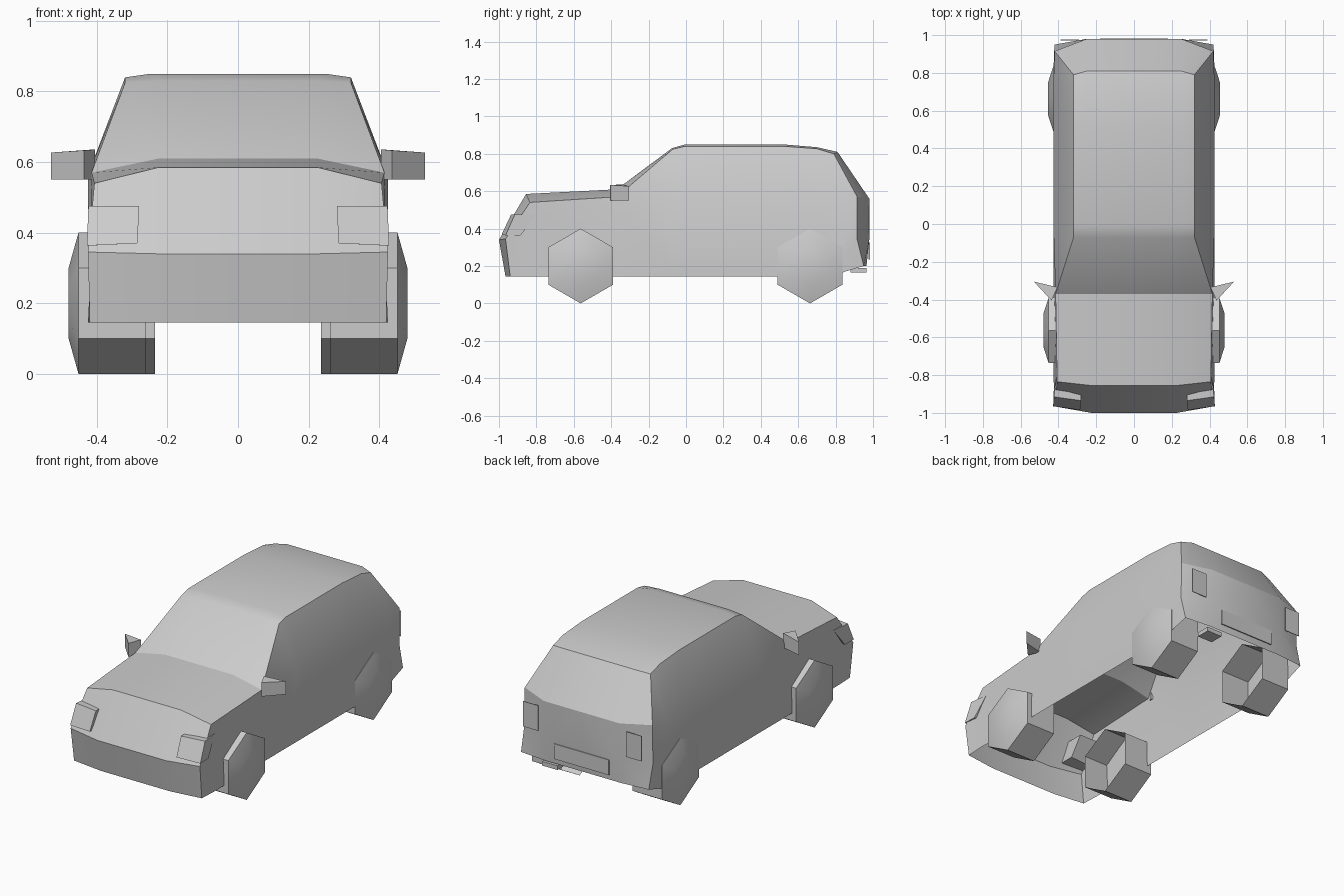
import bpy, bmesh, math
from mathutils import Vector

cube = bpy.data.objects.get("Cube")
if cube:
    bpy.data.objects.remove(cube, do_unlink=True)

grey = bpy.data.materials.new("light grey")
grey.use_nodes = True
colour = (0.6, 0.6, 0.6, 1)
grey.diffuse_color = colour
grey.node_tree.nodes["Principled BSDF"].inputs["Base Color"].default_value = colour


def finish(bm, name, mirror=True):
    """Turn a bmesh into a shaded object, mirrored across x = 0."""
    bmesh.ops.recalc_face_normals(bm, faces=bm.faces)
    mesh = bpy.data.meshes.new(name)
    bm.to_mesh(mesh)
    bm.free()
    mesh.materials.append(grey)
    obj = bpy.data.objects.new(name, mesh)
    bpy.context.collection.objects.link(obj)
    bpy.ops.object.select_all(action='DESELECT')
    obj.select_set(True)
    bpy.context.view_layer.objects.active = obj
    bpy.ops.object.shade_smooth_by_angle(angle=math.radians(30))
    if mirror:
        obj.modifiers.new("Mirror", 'MIRROR').use_clip = True
    return obj


def prism(name, lower, upper, mirror=True):
    """Closed solid between two matching outlines."""
    bm = bmesh.new()
    a = [bm.verts.new(p) for p in lower]
    b = [bm.verts.new(p) for p in upper]
    bm.faces.new(a)
    bm.faces.new(b)
    for i in range(len(a)):
        j = (i + 1) % len(a)
        bm.faces.new((a[i], a[j], b[j], b[i]))
    return finish(bm, name, mirror)


def box(name, x0, x1, y0, y1, z0, z1, mirror=True):
    outline = [(x0, y0), (x1, y0), (x1, y1), (x0, y1)]
    return prism(name, [(*p, z0) for p in outline], [(*p, z1) for p in outline], mirror)


# Body shell: ribs from front to back as centre strip (x, y, z), then outer edge (x, y, z)
ribs = [
    (.225, -.965, .145, .42, -.94, .145),
    (.225, -1.0, .34, .425, -.965, .345),
    (.225, -.855, .585, .407, -.835, .54),
    (.225, -.37, .61, .415, -.37, .57),
    (.23, -.075, .83, .32, -.07, .825),
    (.25, -.005, .85, .32, -.005, .84),
    (.25, .52, .85, .32, .52, .84),
    (.25, .70, .835, .32, .70, .827),
    (.25, .81, .81, .32, .79, .80),
    (.25, .98, .56, .42, .915, .57),
    (.25, .98, .34, .423, .915, .34),
    (.25, .965, .20, .42, .95, .20),
]
bm = bmesh.new()
mid, inner, edge = [], [], []
for cx, cy, cz, ex, ey, ez in ribs:
    mid.append(bm.verts.new((0, cy, cz)))
    inner.append(bm.verts.new((cx, cy, cz)))
    edge.append(bm.verts.new((ex, ey, ez)))
for i in range(len(ribs) - 1):
    bm.faces.new((mid[i], inner[i], inner[i + 1], mid[i + 1]))
    bm.faces.new((inner[i], edge[i], edge[i + 1], inner[i + 1]))

# Belt line and sill under the cabin, open underneath
belt = {3: edge[3], 9: edge[9]}
sill = {}
for i in range(2, 9):
    y = edge[i].co.y
    sill[i] = bm.verts.new((.425, y, .145))
    if i > 3:
        belt[i] = bm.verts.new((.425, y, .565))
sill[9] = bm.verts.new((.425, .85, .17))
for i in range(3, 9):
    window = [edge[i], edge[i + 1], belt[i + 1], belt[i]]
    bm.faces.new(list(dict.fromkeys(window)))
    if i < 8:
        bm.faces.new((belt[i], belt[i + 1], sill[i + 1], sill[i]))
bm.faces.new((edge[0], edge[1], edge[2], sill[2]))
bm.faces.new((edge[2], edge[3], sill[3], sill[2]))
bm.faces.new((belt[8], edge[9], edge[10], sill[9], sill[8]))
bm.faces.new((edge[10], edge[11], sill[9]))
finish(bm, "body")


# Six-sided wheels, domed outside and open inside
def wheels(name, y, x0, x1):
    bm = bmesh.new()
    rings = []
    for x, r in ((x0, .2), (x1, .2), (x1 + .028, .1)):
        rings.append([bm.verts.new((x, y + r * math.sin(k * math.pi / 3),
                                    .2 + r * math.cos(k * math.pi / 3))) for k in range(6)])
    for a, b in zip(rings, rings[1:]):
        for k in range(6):
            j = (k + 1) % 6
            bm.faces.new((a[k], a[j], b[j], b[k]))
    bm.faces.new(rings[-1])
    finish(bm, name)


wheels("front_wheels", -.563, .26, .452)
wheels("rear_wheels", .663, .235, .427)

# Door mirrors: three-sided housings
plan = [(.405, -.335), (.437, -.405), (.53, -.305)]
prism("door_mirrors", [(*p, .55) for p in plan],
      [(x, y, z) for (x, y), z in zip(plan, (.636, .633, .627))])

# Headlights wrapping the front corners
prism("headlights",
      [(.285, -.985, .37), (.428, -.965, .363), (.425, -.885, .363), (.285, -.885, .37)],
      [(.28, -.935, .476), (.424, -.915, .476), (.41, -.80, .476), (.28, -.80, .476)])

# Rear lights, number plate panel and tailpipe
box("rear_lights", .29, .39, .972, .976, .37, .52)
box("rear_plate", -.18, .18, .977, .983, .235, .325, mirror=False)
box("tailpipe", .17, .27, .88, .965, .165, .19, mirror=False)
